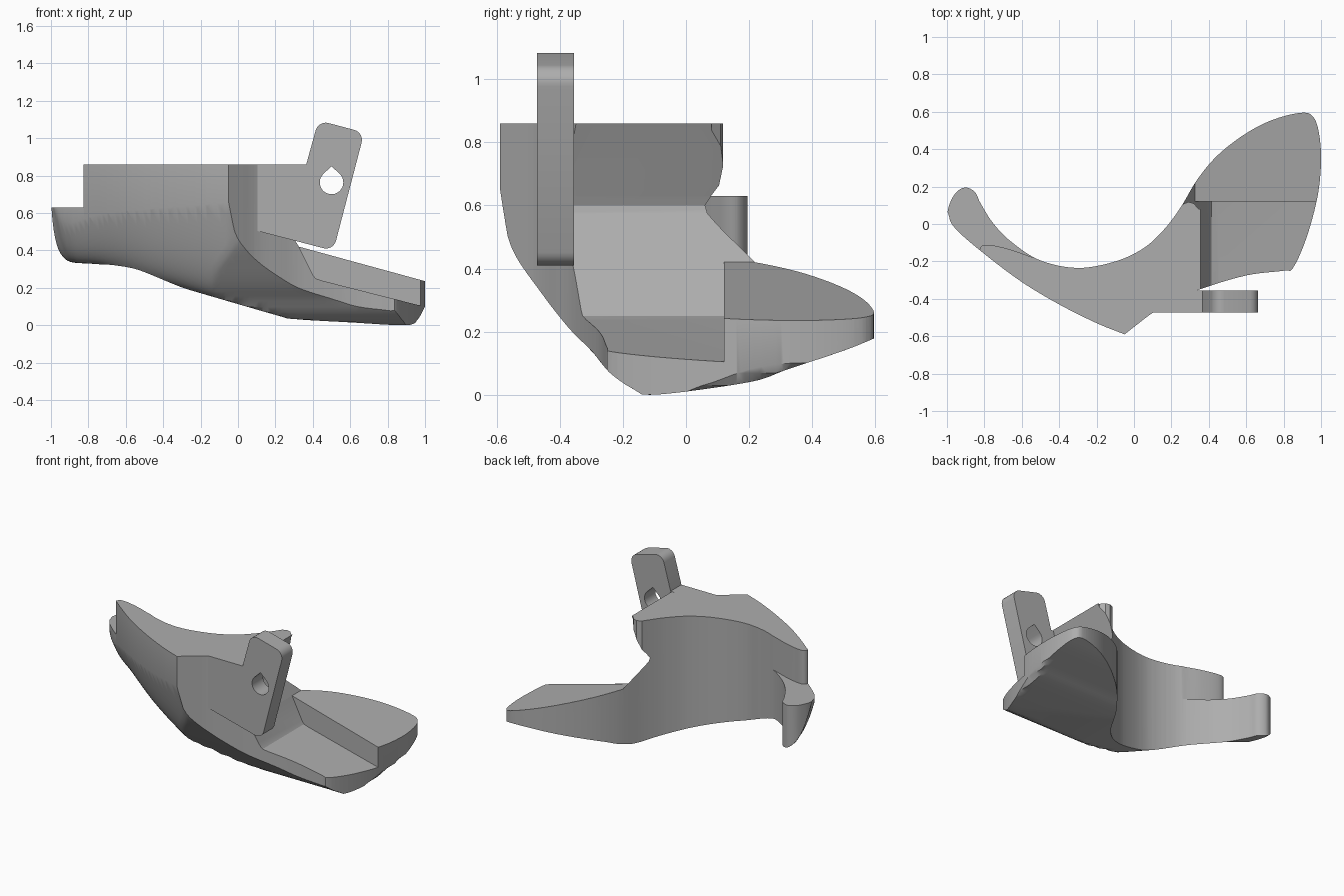
import bpy, bmesh, math
from mathutils import Vector

if "Cube" in bpy.data.objects:
    bpy.data.objects.remove(bpy.data.objects["Cube"])

grey = bpy.data.materials.new("plain grey")
grey.use_nodes = True
COLOUR = (0.42, 0.42, 0.42, 1)
grey.diffuse_color = COLOUR
grey.node_tree.nodes["Principled BSDF"].inputs["Base Color"].default_value = COLOUR


def smooth(points, steps=6):
    """Catmull-Rom curve through 2D points."""
    p = [Vector(q) for q in points]
    p = [2 * p[0] - p[1]] + p + [2 * p[-1] - p[-2]]
    out = []
    for a, b, c, d in zip(p, p[1:], p[2:], p[3:]):
        for i in range(steps):
            t = i / steps
            out.append(0.5 * (2 * b + (c - a) * t + (2 * a - 5 * b + 4 * c - d) * t * t
                              + (3 * b - a - 3 * c + d) * t ** 3))
    return out + [p[-2]]


def lookup(curve, x):
    """Height of a curve at x."""
    if x <= curve[0].x:
        return curve[0].y
    for a, b in zip(curve, curve[1:]):
        if a.x <= x <= b.x:
            return a.y + (b.y - a.y) * (x - a.x) / max(b.x - a.x, 1e-6)
    return curve[-1].y


def prism(points, axis, lo, hi):
    """Closed bmesh: an outline extruded along z (plan) or y (front profile)."""
    bm = bmesh.new()

    def ring(h):
        return [bm.verts.new((u, v, h) if axis == "z" else (u, h, v)) for u, v in points]
    a, b = ring(lo), ring(hi)
    bm.faces.new(a)
    bm.faces.new(b)
    for i in range(len(a)):
        j = (i + 1) % len(a)
        bm.faces.new((a[i], a[j], b[j], b[i]))
    bmesh.ops.recalc_face_normals(bm, faces=bm.faces[:])
    return bm


def make(name, bm):
    mesh = bpy.data.meshes.new(name)
    bm.to_mesh(mesh)
    bm.free()
    mesh.materials.append(grey)
    obj = bpy.data.objects.new(name, mesh)
    bpy.context.collection.objects.link(obj)
    return obj


def activate(obj):
    bpy.ops.object.select_all(action="DESELECT")
    obj.select_set(True)
    bpy.context.view_layer.objects.active = obj


def cut(obj, bm):
    cutter = make("cutter", bm)
    cutter.hide_render = True
    mod = obj.modifiers.new("cut", "BOOLEAN")
    mod.operation = "DIFFERENCE"
    mod.solver = "EXACT"
    mod.object = cutter
    activate(obj)
    bpy.ops.object.modifier_apply(modifier=mod.name)
    bpy.data.objects.remove(cutter)


# Plan outline of the body, strand by strand
arm_front = smooth([(-1, 0.05), (-0.95, -0.03), (-0.8, -0.16), (-0.6, -0.31),
                    (-0.4, -0.43), (-0.2, -0.53), (-0.05, -0.59)])
wing_front = smooth([(-0.05, -0.59), (0.02, -0.535), (0.1, -0.475), (0.2, -0.42),
                     (0.35, -0.35), (0.6, -0.275), (0.8, -0.25), (0.85, -0.235),
                     (0.92, -0.08), (0.98, 0.14), (1, 0.33), (0.99, 0.48),
                     (0.96, 0.57), (0.9, 0.595), (0.75, 0.56), (0.6, 0.485),
                     (0.45, 0.37), (0.34, 0.24), (0.25, 0.09), (0.16, -0.03),
                     (0.05, -0.13), (-0.1, -0.2), (-0.3, -0.235), (-0.5, -0.195),
                     (-0.65, -0.1), (-0.75, 0.0), (-0.82, 0.11), (-0.85, 0.17),
                     (-0.9, 0.195), (-0.95, 0.17), (-0.985, 0.11), (-1, 0.05)])
outline = arm_front[:-1] + wing_front[:-1]

# Underside: keel line along x, hull line along y
keel = smooth([(-1, 0.5), (-0.97, 0.42), (-0.93, 0.36), (-0.88, 0.335), (-0.75, 0.325),
               (-0.6, 0.29), (-0.4, 0.23), (0.2, 0.055), (0.3, 0.033), (0.6, 0.015),
               (0.9, 0.0), (0.96, 0.03), (1, 0.1)])
hull = smooth([(-0.6, 0.7), (-0.585, 0.6), (-0.55, 0.46), (-0.46, 0.325), (-0.37, 0.21),
               (-0.3, 0.14), (-0.26, 0.09), (-0.23, 0.06), (-0.17, 0.02), (-0.1, 0.0),
               (0.2, 0.04), (0.32, 0.08), (0.5, 0.14), (0.6, 0.18)])


def edge_distance(p):
    best = 9
    for a, b in zip(arm_front, arm_front[1:]):
        d = b - a
        t = min(1, max(0, (p - a).dot(d) / d.length_squared))
        best = min(best, (a + d * t - p).length)
    return best


def underside(x, y):
    t = min(1, max(0, (x + 1) / 0.95))
    roll = max(0, 1 - edge_distance(Vector((x, y))) / (0.13 + 0.14 * t))
    rounded = lookup(keel, x) + (0.17 + 0.36 * t) * roll ** 2
    return max(rounded, lookup(hull, y))


# Body: sliced plan prism whose floor is shaped to the hull
bm = prism(outline, "z", 0, 0.86)
STEP = 0.025
for axis, count in ((0, 40), (1, 24)):
    normal = Vector((axis == 0, axis == 1, 0))
    for i in range(-count, count):
        bmesh.ops.bisect_plane(bm, geom=bm.verts[:] + bm.edges[:] + bm.faces[:], dist=1e-5,
                               plane_co=normal * (i + 0.37) * STEP, plane_no=normal)
for v in bm.verts:
    if v.co.z < 0.01:
        v.co.z = underside(v.co.x, v.co.y)
bmesh.ops.triangulate(bm, faces=bm.faces[:])
bmesh.ops.recalc_face_normals(bm, faces=bm.faces[:])
body = make("body", bm)

# Wing top, sloped shoulder and undercut below the upper tip
cut(body, prism([(0.355, 0.95), (0.355, 0.86), (0.243, 0.63), (0.23, 0.6), (0.235, 0.575),
                 (0.325, 0.42), (1.1, 0.208), (1.1, 0.95)], "y", -1, 1))
# Recess in the front half of the wing
cut(body, prism([(0.3, 0.47), (0.4, 0.27), (0.415, 0.25), (0.45, 0.238), (1.1, 0.073),
                 (1.1, 0.6), (0.3, 0.6)], "y", -1, 0.12))
# Rounded back of the upper tip
cut(body, prism([(0.2, 0.1), (0.26, 0.105), (0.29, 0.118), (0.32, 0.11), (0.345, 0.08),
                 (0.42, 0.08), (0.42, 0.5), (0.2, 0.5)], "z", 0.61, 1))
# Low shelf at the end of the arm
shelf = smooth([(-0.83, -0.15), (-0.81, -0.115), (-0.75, -0.115), (-0.65, -0.14),
                (-0.55, -0.175), (-0.45, -0.2)], 4)
cut(body, prism([(-1.1, -0.4), (-0.83, -0.4)] + shelf + [(-0.45, 0.4), (-1.1, 0.4)],
                "z", 0.63, 1))

# Tilted mounting tab with rounded corners
bm = prism([(0.08, 0.51), (0.51, 0.398), (0.675, 1.03), (0.43, 1.095),
            (0.365, 0.86), (0.08, 0.86)], "y", -0.472, -0.355)
corners = [e for e in bm.edges
           if abs(e.verts[0].co.y - e.verts[1].co.y) > 0.1
           and (e.verts[0].co.x > 0.5 or e.verts[0].co.z > 1)]
bmesh.ops.bevel(bm, geom=corners, offset=0.055, segments=6, profile=0.5, affect="EDGES")
tab = make("mounting_tab", bm)

# Teardrop hole
hole = [(0.5, 0.85)]
for i in range(25):
    a = math.radians(135 + 270 * i / 24)
    hole.append((0.5 + 0.063 * math.cos(a), 0.763 + 0.063 * math.sin(a)))
cut(tab, prism(hole, "y", -0.6, -0.2))

for obj in (body, tab):
    activate(obj)
    bpy.ops.object.shade_smooth_by_angle(angle=math.radians(32))
